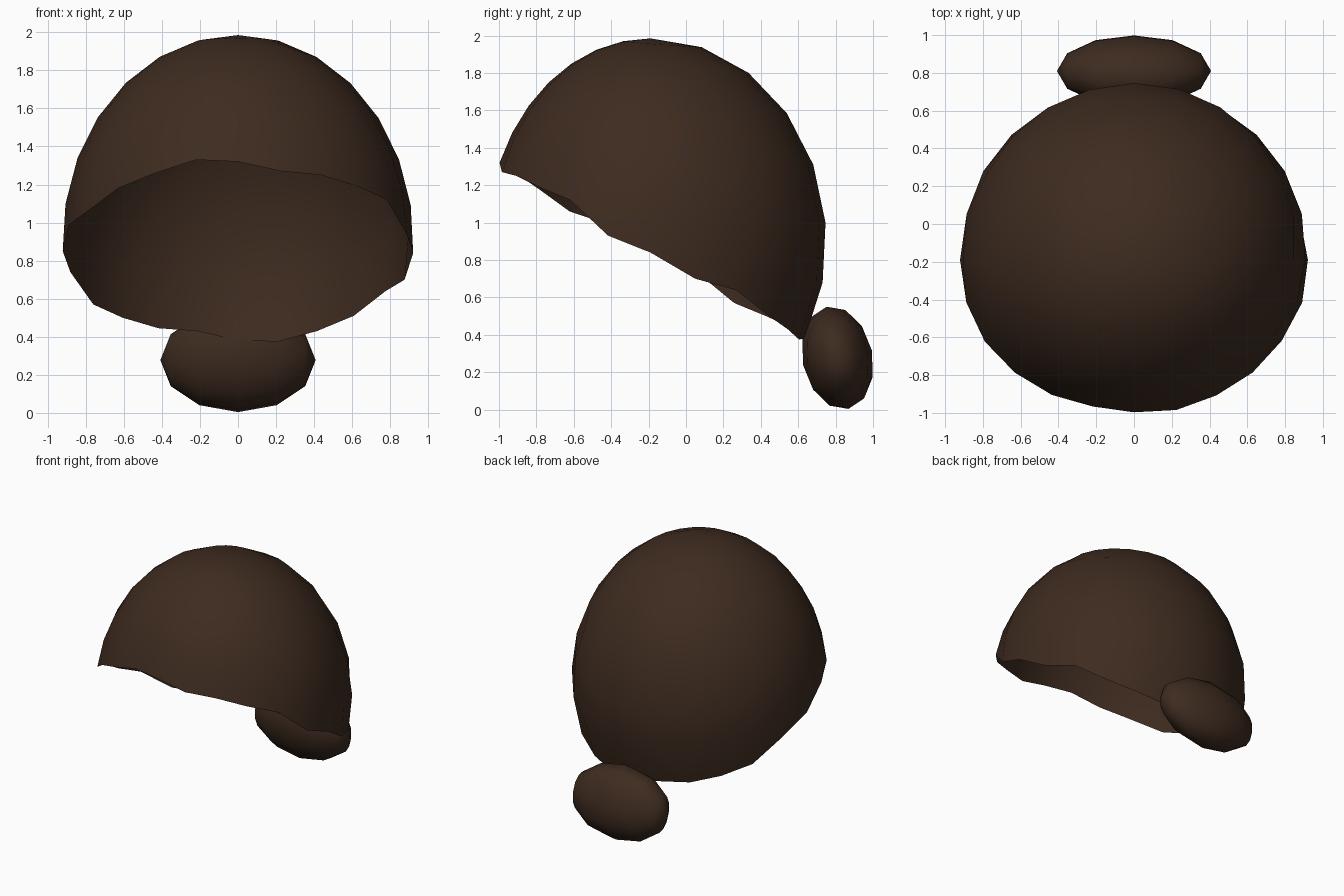
import bpy, bmesh
from math import sin, cos, acos, radians
from mathutils import Matrix

if "Cube" in bpy.data.objects:
    bpy.data.objects.remove(bpy.data.objects["Cube"])

brown = bpy.data.materials.new("dark_brown")
brown.diffuse_color = (0.047, 0.024, 0.014, 1)
brown.use_nodes = True
brown.node_tree.nodes["Principled BSDF"].inputs["Base Color"].default_value = brown.diffuse_color


def add_object(name, bm):
    bmesh.ops.recalc_face_normals(bm, faces=bm.faces[:])
    for f in bm.faces:
        f.smooth = True
    mesh = bpy.data.meshes.new(name)
    bm.to_mesh(mesh)
    bm.free()
    mesh.materials.append(brown)
    ob = bpy.data.objects.new(name, mesh)
    bpy.context.collection.objects.link(ob)
    return ob


# Hair cap: open ellipsoid shell whose hem drops from forehead to nape
CY, CZ = -0.19, 0.90
RX, RY_FRONT, RY_BACK, RZ = 0.922, 0.875, 0.94, 1.085
RINGS = 7
# hem heights every 15 degrees, front to back, then back to front
hem_right = [1.32, 1.27, 1.25, 1.19, 1.12, 0.93, 0.84, 0.70, 0.64, 0.51, 0.43, 0.375, 0.38]
hem_left = [1.33, 1.26, 1.18, 1.06, 0.99, 0.85, 0.74, 0.57, 0.50, 0.445, 0.43]
hem = hem_right + hem_left[::-1]

bm = bmesh.new()
crown = bm.verts.new((0, CY, CZ + RZ))
columns = []
for i, z in enumerate(hem):
    az = radians(360 * i / len(hem))
    end = acos((z - CZ) / RZ)
    ry = RY_FRONT if cos(az) > 0 else RY_BACK
    columns.append([bm.verts.new((RX * sin(t) * sin(az),
                                  CY - ry * sin(t) * cos(az),
                                  CZ + RZ * cos(t)))
                    for t in (end * k / RINGS for k in range(1, RINGS + 1))])
for i, a in enumerate(columns):
    b = columns[(i + 1) % len(columns)]
    bm.faces.new((crown, a[0], b[0]))
    for k in range(RINGS - 1):
        bm.faces.new((a[k], a[k + 1], b[k + 1], b[k]))
cap = add_object("hair_cap", bm)
# open shell: make sure the normals face outward
if cap.data.polygons[0].normal.z < 0:
    cap.data.flip_normals()

# Bun: low-poly ellipsoid with poles on x, leaning against the nape
bm = bmesh.new()
bmesh.ops.create_uvsphere(bm, u_segments=12, v_segments=6, radius=1)
bm.transform(Matrix.Translation((0, 0.81, 0.277))
             @ Matrix.Rotation(radians(12), 4, 'X')
             @ Matrix.Diagonal((0.408, 0.188, 0.279, 1))
             @ Matrix.Rotation(radians(90), 4, 'Y'))
add_object("hair_bun", bm)
